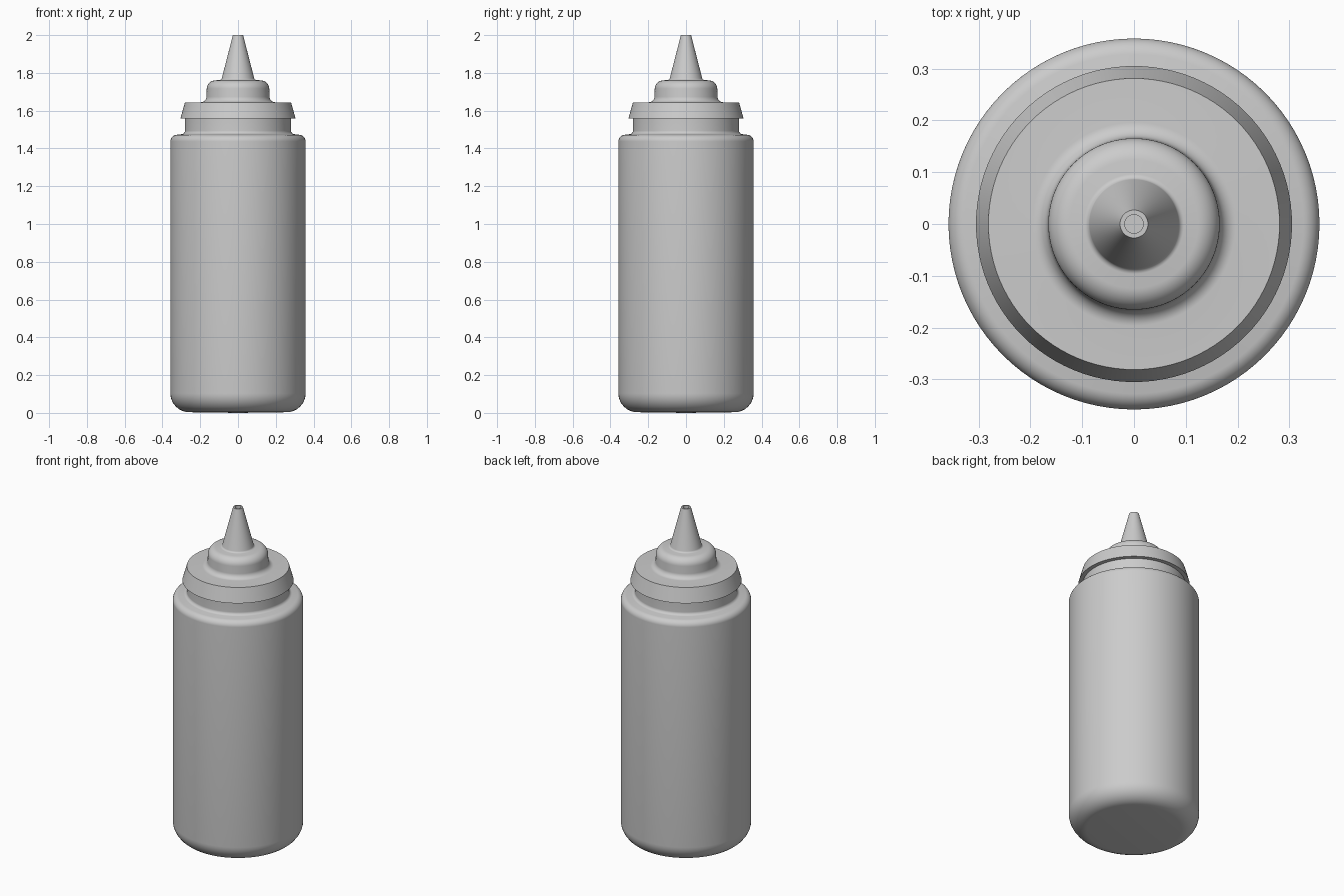
import bpy, bmesh
from math import tan, radians
from mathutils import Vector

if "Cube" in bpy.data.objects:
    bpy.data.objects.remove(bpy.data.objects["Cube"])

SEGMENTS = 96


def rounded(points, steps=8):
    """Turn (radius, z, fillet) corners into a profile with arc fillets."""
    out = []
    for i, (r, z, f) in enumerate(points):
        p = Vector((r, z))
        if f == 0:
            out.append(p)
            continue
        a = (Vector(points[i - 1][:2]) - p).normalized()
        b = (Vector(points[i + 1][:2]) - p).normalized()
        half = a.angle(b) / 2
        reach = f / tan(half)
        centre = p + (a + b).normalized() * (reach ** 2 + f ** 2) ** 0.5
        start, end = p + a * reach - centre, p + b * reach - centre
        for k in range(steps + 1):
            t = k / steps
            out.append(centre + start.lerp(end, t).normalized() * f)
    return out


def lathe(name, points):
    """Revolve a profile around z; ends on the axis are closed by welding."""
    bm = bmesh.new()
    verts = [bm.verts.new((p.x, 0, p.y)) for p in rounded(points)]
    edges = [bm.edges.new(pair) for pair in zip(verts, verts[1:])]
    bmesh.ops.spin(bm, geom=verts + edges, axis=(0, 0, 1), cent=(0, 0, 0),
                   angle=radians(360), steps=SEGMENTS)
    bmesh.ops.remove_doubles(bm, verts=bm.verts, dist=1e-5)
    bmesh.ops.recalc_face_normals(bm, faces=bm.faces)
    mesh = bpy.data.meshes.new(name)
    bm.to_mesh(mesh)
    bm.free()
    obj = bpy.data.objects.new(name, mesh)
    bpy.context.collection.objects.link(obj)
    bpy.ops.object.select_all(action='DESELECT')
    obj.select_set(True)
    bpy.context.view_layer.objects.active = obj
    bpy.ops.object.shade_smooth_by_angle(angle=radians(30))
    return obj


# Bottle: rounded base, straight wall, soft shoulder and short neck
lathe("bottle", [
    (0, 0, 0), (0.358, 0.005, 0.1), (0.358, 1.468, 0.035),
    (0.281, 1.478, 0.018), (0.281, 1.56, 0), (0, 1.56, 0)])

# Cap: tapered collar, stepped dome and hollow-tipped nozzle
lathe("nozzle_cap", [
    (0, 1.558, 0), (0.305, 1.558, 0), (0.281, 1.643, 0),
    (0.168, 1.645, 0.03), (0.164, 1.757, 0.045),
    (0.088, 1.763, 0.012), (0.027, 2.0, 0), (0.018, 2.0, 0),
    (0.018, 1.95, 0), (0, 1.95, 0)])
